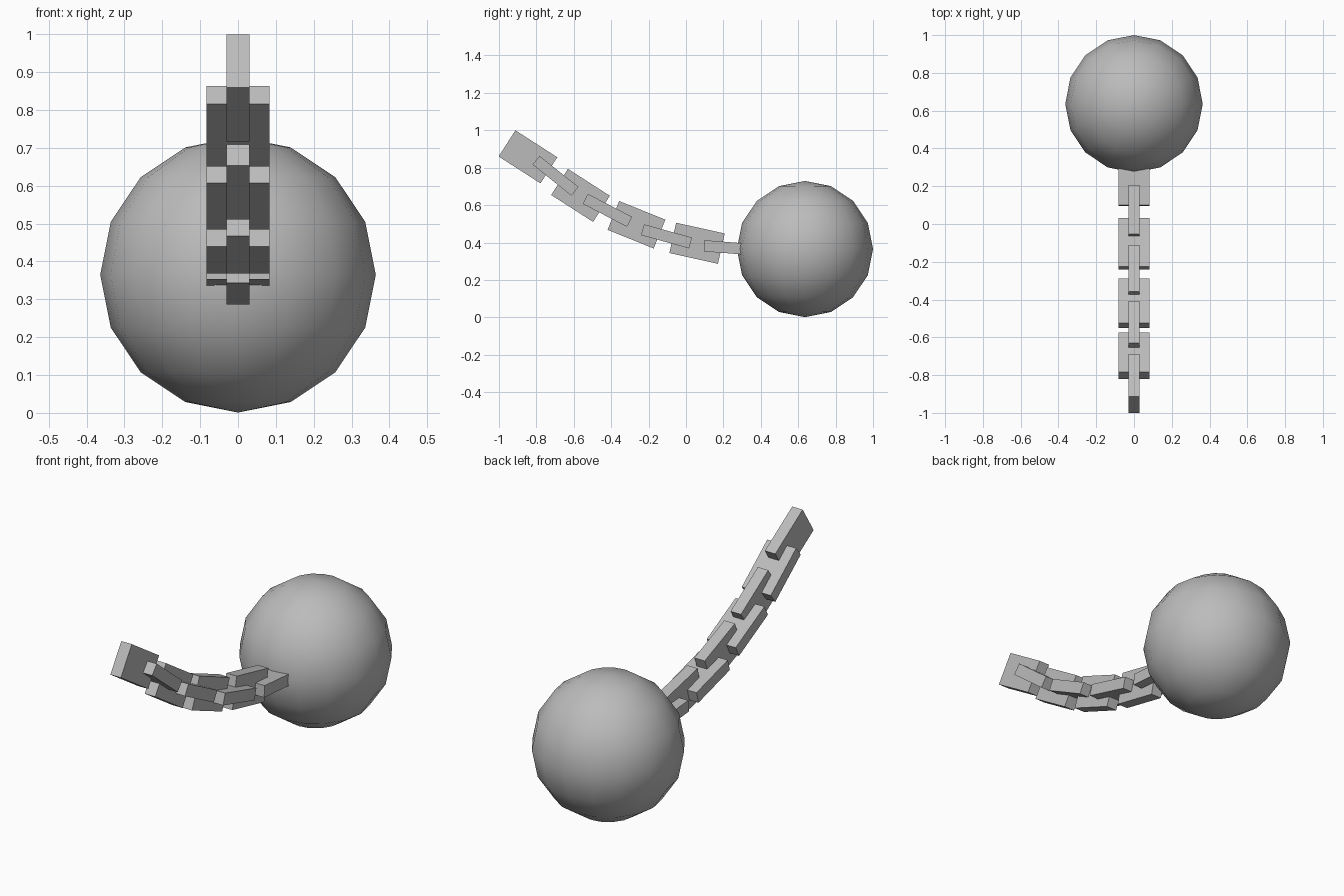
import bpy
from math import radians

cube = bpy.data.objects.get("Cube")
if cube:
    bpy.data.objects.remove(cube, do_unlink=True)

# One iron grey for everything
iron = bpy.data.materials.new("iron_grey")
iron.use_nodes = True
GREY = (0.5, 0.5, 0.5, 1)
iron.diffuse_color = GREY
iron.node_tree.nodes["Principled BSDF"].inputs["Base Color"].default_value = GREY

# Heavy ball
bpy.ops.mesh.primitive_uv_sphere_add(segments=16, ring_count=8, radius=0.364,
                                     location=(0, 0.636, 0.365))
ball = bpy.context.object
ball.name = "ball"
ball.data.materials.append(iron)
bpy.ops.object.shade_smooth()

# Chain links from the free end to the ball: y, z, downward tilt in degrees
LENGTH, WIDTH, THICKNESS = 0.266, 0.166, 0.06
links = [
    (-0.845, 0.858, 32.7),
    (-0.698, 0.757, 38.5),
    (-0.564, 0.652, 32.7),
    (-0.420, 0.572, 27.5),
    (-0.265, 0.495, 22.0),
    (-0.104, 0.433, 15.5),
    (0.059, 0.396, 12.5),
    (0.230, 0.372, 4.5),
]
for i, (y, z, tilt) in enumerate(links):
    # Links alternate between upright and flat
    upright = i % 2 == 0
    bpy.ops.mesh.primitive_cube_add(size=1, location=(0, y, z),
                                    rotation=(radians(-tilt), 0, 0))
    link = bpy.context.object
    link.name = f"chain_link_{i + 1}"
    link.scale = (THICKNESS, LENGTH, WIDTH) if upright else (WIDTH, LENGTH, THICKNESS)
    link.data.materials.append(iron)
